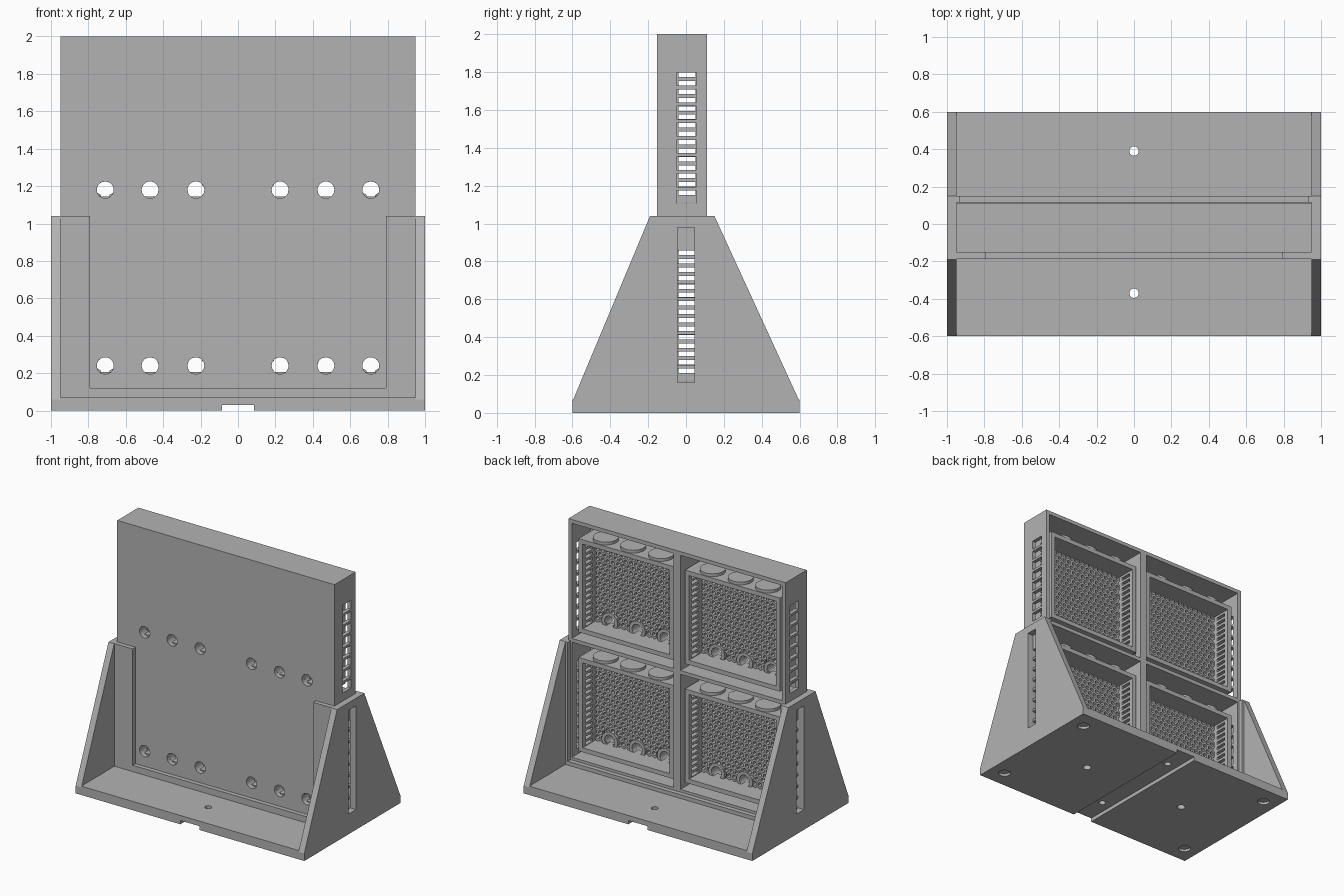
import bpy
import bmesh
from math import cos, sin, pi, sqrt, hypot
from mathutils import Matrix

if "Cube" in bpy.data.objects:
    bpy.data.objects.remove(bpy.data.objects["Cube"], do_unlink=True)

grey = bpy.data.materials.new("plain grey")
grey.use_nodes = True
grey.diffuse_color = (0.45, 0.45, 0.45, 1)
grey.node_tree.nodes["Principled BSDF"].inputs["Base Color"].default_value = grey.diffuse_color


def finish(name, bm):
    mesh = bpy.data.meshes.new(name)
    bm.to_mesh(mesh)
    bm.free()
    mesh.materials.append(grey)
    obj = bpy.data.objects.new(name, mesh)
    bpy.context.collection.objects.link(obj)
    return obj


def add_box(bm, x, y, z):
    """Box from three (low, high) ranges."""
    size = Matrix.Diagonal([b - a for a, b in (x, y, z)] + [1])
    mid = Matrix.Translation([(a + b) / 2 for a, b in (x, y, z)])
    bmesh.ops.create_cube(bm, size=1, matrix=mid @ size)


def add_cylinder(bm, centre, radius, depth, along_y=False):
    turn = Matrix.Rotation(pi / 2, 4, "X") if along_y else Matrix()
    bmesh.ops.create_cone(bm, cap_ends=True, segments=32, radius1=radius, radius2=radius,
                          depth=depth, matrix=Matrix.Translation(centre) @ turn)


def boxes(name, ranges):
    bm = bmesh.new()
    for r in ranges:
        add_box(bm, *r)
    return finish(name, bm)


def cylinders(name, items, along_y=False):
    bm = bmesh.new()
    for centre, radius, depth in items:
        add_cylinder(bm, centre, radius, depth, along_y)
    return finish(name, bm)


def cut(obj, cutter):
    """Subtract the cutter and throw it away."""
    mod = obj.modifiers.new("cut", "BOOLEAN")
    mod.operation = "DIFFERENCE"
    mod.solver = "EXACT"
    mod.object = cutter
    bpy.context.view_layer.objects.active = obj
    bpy.ops.object.modifier_apply(modifier=mod.name)
    bpy.data.objects.remove(cutter, do_unlink=True)


def add_ring(bm, cx, cz, outer, inner, n, front, back, outside=False):
    """Flat ring facing +y with an inner (and optional outer) wall."""
    def circle(r, y):
        return [bm.verts.new((cx + r * cos(2 * pi * (i + 0.5) / n), y,
                              cz + r * sin(2 * pi * (i + 0.5) / n))) for i in range(n)]
    loops = [circle(outer, front), circle(inner, front), circle(inner, back)]
    if outside:
        loops.insert(0, circle(outer, back))
    for a, b in zip(loops, loops[1:]):
        for i in range(n):
            j = (i + 1) % n
            bm.faces.new((a[i], b[i], b[j], a[j]))


ROWS = (0, 0.94)                  # height offset of each row
PORT_X = (0.225, 0.47, 0.71)
SIDES = (-1, 1)


def span(s, a, b):
    return tuple(sorted((s * a, s * b)))


# Stand: base plate with cable groove, fixing holes and foot recesses
base = boxes("base_plate", [((-0.95, 0.95), (-0.6, 0.6), (0, 0.07))])
cut(base, boxes("groove", [((-0.085, 0.085), (-0.7, 0.7), (-0.1, 0.03))]))
holes = [((0, y, 0), 0.025, 0.3) for y in (-0.37, 0.39)]
holes += [((s * 0.46, 0, 0), 0.03, 0.3) for s in SIDES]
holes += [((s * 0.88, t * 0.46, 0), 0.045, 0.04) for s in SIDES for t in SIDES]
cut(base, cylinders("base_holes", holes))

# Stand: tapered side plates with a long slot
profile = [(-0.6, 0), (0.6, 0), (0.6, 0.06), (0.15, 1.04), (-0.19, 1.04), (-0.6, 0.06)]
for s, label in ((1, "left"), (-1, "right")):
    bm = bmesh.new()
    face = bm.faces.new([bm.verts.new((s * 0.95, y, z)) for y, z in profile])
    out = bmesh.ops.extrude_face_region(bm, geom=[face])["geom"]
    bmesh.ops.translate(bm, vec=(s * 0.05, 0, 0),
                        verts=[v for v in out if isinstance(v, bmesh.types.BMVert)])
    bmesh.ops.recalc_face_normals(bm, faces=bm.faces[:])
    plate = finish(label + "_side_plate", bm)
    cut(plate, boxes("slot", [((-1.1, 1.1), (-0.045, 0.045), (0.16, 0.98))]))

# Stand: lips that hold the panel
boxes("front_lip", [(span(s, 0.79, 0.95), (-0.187, -0.152), (0.07, 1.04)) for s in SIDES]
      + [((-0.79, 0.79), (-0.187, -0.152), (0.07, 0.12))])
boxes("back_lip", [(span(s, 0.93, 0.95), (0.114, 0.15), (0.07, 1.04)) for s in SIDES]
      + [((-0.93, 0.93), (0.114, 0.15), (0.07, 0.1))])

# Panel: box with four open bays, front ports and vents through the sides
panel = boxes("panel", [((-0.95, 0.95), (-0.152, 0.112), (0.08, 2))])
cut(panel, boxes("bays", [(span(s, 0.03, 0.92), (-0.12, 0.3), (0.12 + r, 1.03 + r))
                          for s in SIDES for r in ROWS]))
cut(panel, cylinders("ports", [((s * x, -0.13, 0.24 + r), 0.045, 0.1)
                               for s in SIDES for x in PORT_X for r in ROWS], True))
vents = [0.2 + r + 0.089 * k for r in ROWS for k in range(8)]
cut(panel, boxes("vents", [((-1.1, 1.1), (-0.05, 0.055), (z - 0.035, z + 0.035))
                           for z in vents]))

# Cartridges: louvred frame, perforated plate, port collars, top discs
PITCH = 0.045
for s, side in ((1, "left"), (-1, "right")):
    for r, level in zip(ROWS, ("lower", "upper")):
        tag = level + "_" + side
        low, high = 0.17 + r, 0.91 + r
        frame = boxes(tag + "_cartridge_frame",
                      [(span(s, 0.05, 0.88), (-0.115, 0.085), (low, high))])
        cut(frame, boxes("opening", [(span(s, 0.085, 0.845), (-0.3, 0.3),
                                      (low + 0.035, high - 0.035))]))
        louvres = [0.2 + r + 0.0222 + 0.0445 * k for k in range(15)]
        cut(frame, boxes("louvres", [((-1.1, 1.1), (-0.04, 0.05), (z - 0.012, z + 0.012))
                                     for z in louvres]))

        bm = bmesh.new()
        row, z = 0, low + 0.03
        while z < high - 0.02:
            x = 0.08 + (row % 2) * PITCH / 2
            while x < 0.86:
                if all(hypot(x - p, z - 0.24 - r) > 0.06 for p in PORT_X):
                    add_ring(bm, s * x, z, PITCH / sqrt(3), 0.017, 6, -0.07, -0.105)
                x += PITCH
            row += 1
            z += PITCH * sqrt(3) / 2
        bmesh.ops.remove_doubles(bm, verts=bm.verts[:], dist=0.0005)
        finish(tag + "_perforated_plate", bm)

        bm = bmesh.new()
        for p in PORT_X:
            add_ring(bm, s * p, 0.24 + r, 0.07, 0.045, 24, -0.06, -0.12, True)
        finish(tag + "_port_collars", bm)

        cylinders(tag + "_top_discs", [((s * p, -0.012, high + 0.01), 0.092, 0.025)
                                       for p in PORT_X])
